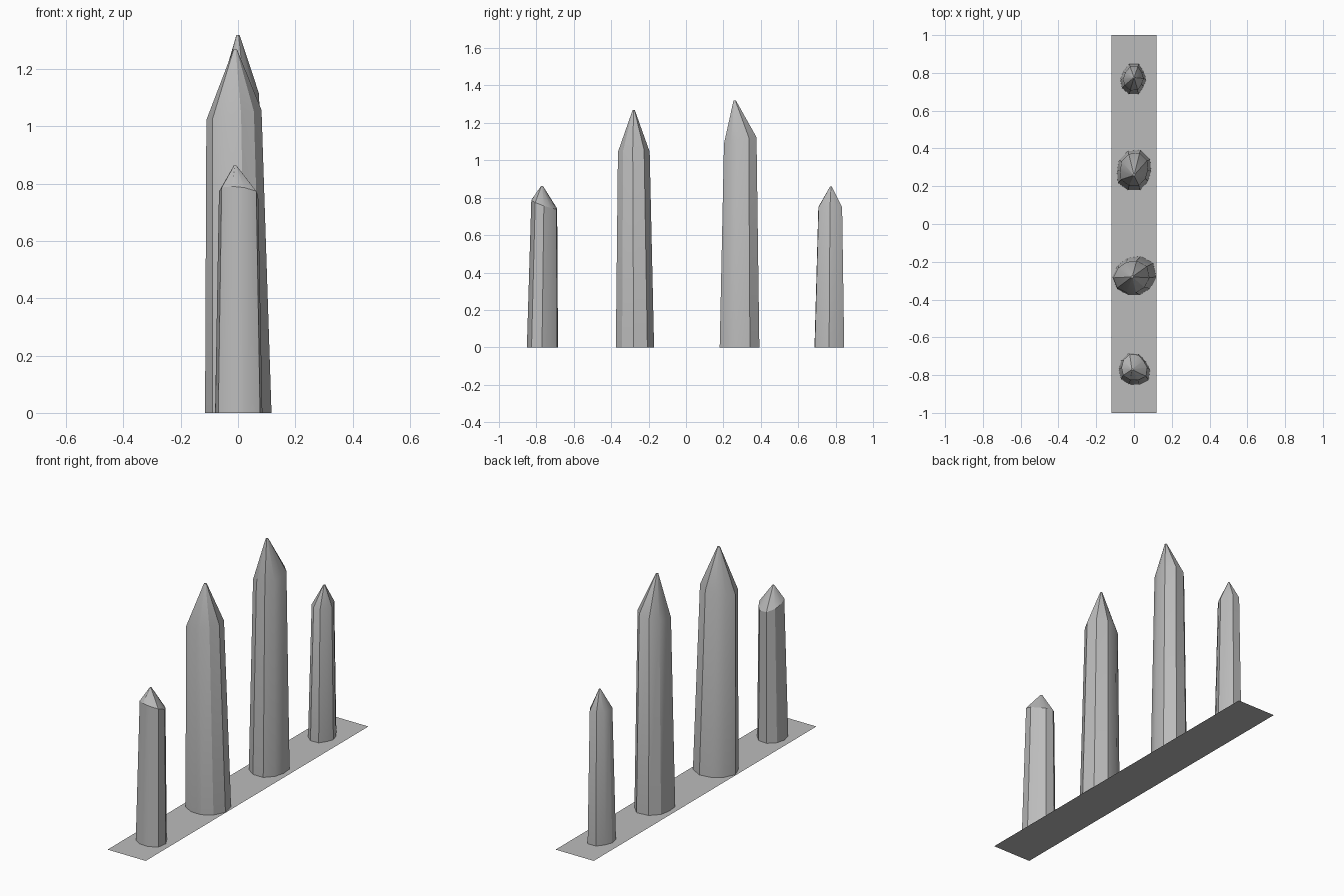
import bpy, bmesh
from math import cos, sin, tau, radians
from mathutils import Vector

cube = bpy.data.objects.get("Cube")
if cube:
    bpy.data.objects.remove(cube, do_unlink=True)

stone = bpy.data.materials.new("stone_grey")
stone.use_nodes = True
grey = (0.5, 0.5, 0.5, 1)
stone.diffuse_color = grey
stone.node_tree.nodes["Principled BSDF"].inputs["Base Color"].default_value = grey


def finish(name, bm):
    mesh = bpy.data.meshes.new(name)
    bm.to_mesh(mesh)
    bm.free()
    mesh.materials.append(stone)
    obj = bpy.data.objects.new(name, mesh)
    bpy.context.collection.objects.link(obj)
    return obj


def bridge(bm, lower, upper):
    count = len(lower)
    for i in range(count):
        j = (i + 1) % count
        bm.faces.new((lower[i], lower[j], upper[j], upper[i]))


def spike(name, foot, radii, taper, shoulder, tilt, lean, tip):
    """Irregular tapering shaft with a tilted shoulder and a blunt point."""
    bm = bmesh.new()
    base, neck, point = [], [], []
    for i, r in enumerate(radii):
        angle = tau * i / len(radii)
        d = Vector((cos(angle), sin(angle), 0)) * r / 1000
        base.append(bm.verts.new(Vector(foot) + d))
        n = Vector(foot) + Vector(lean) + d * taper
        n.z = shoulder + tilt[0] * d.x + tilt[1] * d.y
        neck.append(bm.verts.new(n))
        point.append(bm.verts.new(Vector(tip) + d * 0.06))
    bridge(bm, base, neck)
    bridge(bm, neck, point)
    bm.faces.new(point)
    obj = finish(name, bm)
    bpy.ops.object.select_all(action="DESELECT")
    obj.select_set(True)
    bpy.context.view_layer.objects.active = obj
    bpy.ops.object.shade_smooth_by_angle(angle=radians(30))


# Thin ground strip
bm = bmesh.new()
bmesh.ops.create_grid(bm, x_segments=1, y_segments=1, size=1)
bmesh.ops.scale(bm, vec=(0.12, 1, 1), verts=bm.verts)
finish("ground_strip", bm)

# Four spikes from front to back, radii in thousandths
spike("front_small_spike", (0, -0.77, 0), (85, 75, 85, 90, 83, 80, 85, 82, 85, 95),
      0.83, 0.765, (-0.1, -0.3), (0, 0.01, 0), (-0.01, -0.77, 0.863))
spike("front_tall_spike", (0, -0.28, 0), (117, 125, 115, 105, 105, 115, 110, 100, 100, 105),
      0.83, 1.04, (0.15, 0), (-0.015, -0.005, 0), (-0.01, -0.28, 1.268))
spike("back_tall_spike", (0, 0.28, 0), (90, 105, 118, 110, 98, 90, 105, 105, 105, 92),
      0.82, 1.1, (0.15, 0.16), (0, 0.005, 0), (0, 0.26, 1.32))
spike("back_small_spike", (0, 0.765, 0), (64, 65, 85, 85, 70, 72, 78, 82, 80, 63),
      0.8, 0.75, (0, 0), (0, 0.005, 0), (0, 0.775, 0.86))
